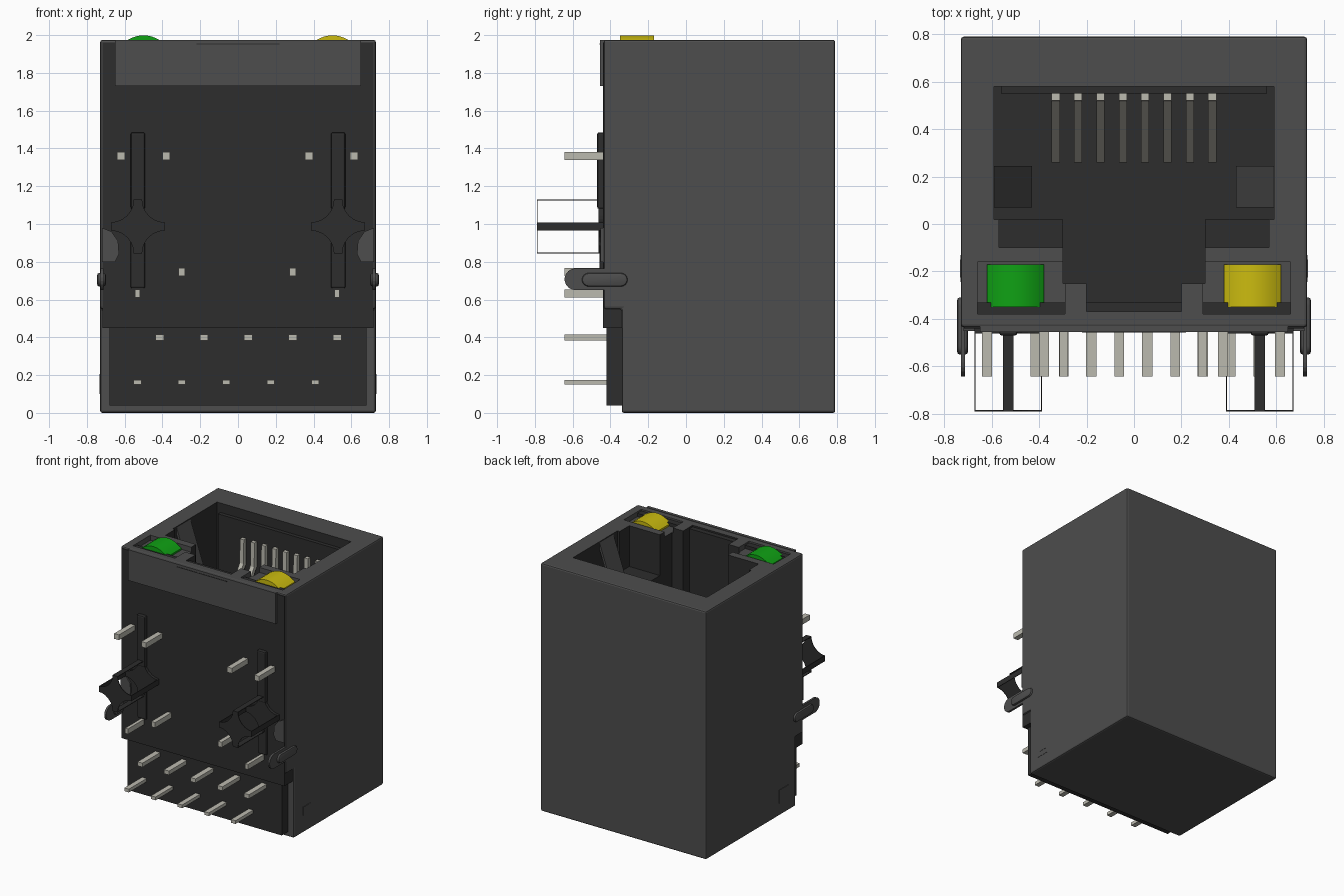
import bpy, bmesh, math

if "Cube" in bpy.data.objects:
    bpy.data.objects.remove(bpy.data.objects["Cube"], do_unlink=True)


def material(name, rgb):
    m = bpy.data.materials.new(name)
    m.use_nodes = True
    m.diffuse_color = (*rgb, 1)
    bsdf = m.node_tree.nodes["Principled BSDF"]
    bsdf.inputs["Base Color"].default_value = (*rgb, 1)
    bsdf.inputs["Roughness"].default_value = 0.6
    return m


SHELL = material("shell_grey", (0.075, 0.075, 0.075))
DARK = material("insert_black", (0.026, 0.026, 0.026))
METAL = material("pin_metal", (0.50, 0.49, 0.43))
GREEN = material("lamp_green", (0.005, 0.36, 0.007))
YELLOW = material("lamp_yellow", (0.60, 0.50, 0.005))


def prism(name, pts, axis, a, b, mats):
    """Extrude a 2D outline along an axis from a to b."""
    place = {"x": lambda p, d: (d, p[0], p[1]),
             "y": lambda p, d: (p[0], d, p[1]),
             "z": lambda p, d: (p[0], p[1], d)}[axis]
    bm = bmesh.new()
    lo = [bm.verts.new(place(p, a)) for p in pts]
    hi = [bm.verts.new(place(p, b)) for p in pts]
    bm.faces.new(lo)
    bm.faces.new(hi)
    n = len(pts)
    for i in range(n):
        j = (i + 1) % n
        bm.faces.new((lo[i], lo[j], hi[j], hi[i]))
    bmesh.ops.recalc_face_normals(bm, faces=bm.faces)
    me = bpy.data.meshes.new(name)
    bm.to_mesh(me)
    bm.free()
    ob = bpy.data.objects.new(name, me)
    bpy.context.collection.objects.link(ob)
    for m in mats:
        me.materials.append(m)
    return ob


def box(name, x, y, z, mat):
    return prism(name, [(x[0], y[0]), (x[1], y[0]), (x[1], y[1]), (x[0], y[1])],
                 "z", z[0], z[1], [mat])


def span(s, a, b):
    """Range mirrored to side s."""
    return tuple(sorted((s * a, s * b)))


def apply(ob, mod):
    bpy.context.view_layer.objects.active = ob
    bpy.ops.object.modifier_apply(modifier=mod.name)


def bevel(ob, width, segments=2):
    mod = ob.modifiers.new("Bevel", "BEVEL")
    mod.width, mod.segments = width, segments
    apply(ob, mod)


def cut(ob, cutter, slot):
    for f in cutter.data.polygons:
        f.material_index = slot
    cutter.hide_render = True
    mod = ob.modifiers.new("Cut", "BOOLEAN")
    mod.operation, mod.object, mod.solver = "DIFFERENCE", cutter, "EXACT"
    apply(ob, mod)
    bpy.data.objects.remove(cutter, do_unlink=True)


def smooth(ob):
    bpy.ops.object.select_all(action="DESELECT")
    ob.select_set(True)
    bpy.context.view_layer.objects.active = ob
    bpy.ops.object.shade_smooth_by_angle(angle=math.radians(35))


# Shell with stepped front, stepped socket and lamp recesses
shell = prism("shell", [(0.79, 0), (-0.34, 0), (-0.34, 0.55), (-0.435, 0.55),
                        (-0.435, 1.975), (0.79, 1.975)],
              "x", -0.73, 0.73, [SHELL, DARK])
bevel(shell, 0.012)
half = [(0.2, -0.37), (0.2, -0.25), (0.3, -0.25), (0.3, -0.1), (0.57, -0.1),
        (0.57, 0.02), (0.59, 0.02), (0.59, 0.58)]
socket = half + [(-x, y) for x, y in reversed(half)]
cut(shell, prism("socket_cutter", socket, "z", 0.7, 2.1, [SHELL, DARK]), 1)
for s in (-1, 1):
    x0, x1 = span(s, 0.29, 0.66)
    recess = [(x0, -0.38), (x1, -0.38), (x1, -0.16), (x0, -0.16)]
    cut(shell, prism("recess_cutter", recess, "z", 1.935, 2.1, [SHELL, DARK]), 0)

# Dark insert seen on the front
box("insert_front", (-0.717, 0.717), (-0.44, -0.33), (0.45, 1.962), DARK)
box("insert_front_lower", (-0.68, 0.68), (-0.42, -0.33), (0.04, 0.46), DARK)
box("front_lip", (-0.65, 0.65), (-0.455, -0.43), (1.73, 1.975), SHELL)
box("front_lip_groove", (-0.22, 0.22), (-0.457, -0.45), (1.95, 1.956), DARK)
box("insert_back_liner", (-0.56, 0.56), (0.55, 0.585), (0.69, 1.9), DARK)

# Bent contact wires in the socket
for i in range(8):
    x = -0.33 + i * 0.66 / 7
    prism("contact_%d" % (i + 1),
          [(0.55, 1.77), (0.55, 1.57), (0.26, 1.12), (0.26, 1.17), (0.515, 1.58), (0.52, 1.77)],
          "x", x - 0.017, x + 0.017, [METAL])

# Parts mirrored on both sides
for s, side, lamp in ((-1, "right", GREEN), (1, "left", YELLOW)):
    # Domed lamp
    arc = [(s * 0.5 + 0.12 * t / 6, 1.999 - 0.05 * (t / 6) ** 2) for t in range(-6, 7)]
    outline = [(s * 0.5 - 0.12, 1.92)] + arc + [(s * 0.5 + 0.12, 1.92)]
    smooth(prism("lamp_" + side, outline, "y", -0.35, -0.17, [lamp]))

    # Inner ledge and sloped shield spring
    box("socket_ledge_" + side, span(s, 0.3, 0.58), (-0.11, 0.02), (0.69, 1.65), DARK)
    prism("shield_spring_" + side,
          [(s * 0.59, 1.965), (s * 0.43, 1.5), (s * 0.445, 1.49), (s * 0.6, 1.94)],
          "y", 0.07, 0.245, [SHELL])

    # Ribs on the front
    rx = s * 0.53
    bevel(box("upper_rib_" + side, (rx - 0.038, rx + 0.038), (-0.47, -0.42), (1.08, 1.485), DARK), 0.01)
    bevel(box("lower_rib_" + side, (rx - 0.038, rx + 0.038), (-0.457, -0.42), (0.66, 0.92), DARK), 0.008)

    # Locating post: four-pointed end plate carried by four flat strips
    cz, h, w, r = 0.987, 0.143, 0.022, 0.121
    star = []
    for sx, sz, a0 in ((1, 1, 270), (-1, 1, 0), (-1, -1, 90), (1, -1, 180)):
        for k in range(7):
            a = math.radians(a0 - 15 * k)
            star.append((rx + sx * h + r * math.cos(a), cz + sz * h + r * math.sin(a)))
    prism("post_end_" + side, star, "y", -0.79, -0.785, [DARK])
    prism("post_base_" + side, star, "y", -0.462, -0.43, [DARK])
    for d in (-1, 1):
        e = sorted((d * h, d * (h - 0.005)))
        box("post_strip_" + side, (rx + e[0], rx + e[1]), (-0.79, -0.43), (cz - w, cz + w), DARK)
        box("post_strip_" + side, (rx - w, rx + w), (-0.79, -0.43), (cz + e[0], cz + e[1]), DARK)

    # Shield corner tab, grounding leg and side bulge
    prism("corner_tab_" + side,
          [(s * 0.72, 0.8), (s * 0.65, 0.8), (s * 0.63, 0.84), (s * 0.635, 0.91),
           (s * 0.67, 0.96), (s * 0.72, 0.98)], "y", -0.452, -0.43, [SHELL])
    leg = [(-0.42, 0.65), (-0.42, 0.765)]
    leg += [(-0.585 + 0.058 * math.cos(math.radians(a)), 0.7075 + 0.0575 * math.sin(math.radians(a)))
            for a in range(90, 271, 20)]
    prism("ground_leg_" + side, leg, "x", *span(s, 0.712, 0.729), [SHELL])
    pill = []
    for cy, a0 in ((-0.345, -90), (-0.515, 90)):
        pill += [(cy + 0.036 * math.cos(math.radians(a0 + t)), 0.705 + 0.036 * math.sin(math.radians(a0 + t)))
                 for t in range(0, 181, 20)]
    bulge = prism("leg_bulge_" + side, pill, "x", *span(s, 0.70, 0.746), [SHELL])
    bevel(bulge, 0.012)
    smooth(bulge)

    # Small latch mark low on the side wall
    for n, y, z in (("outer", (-0.245, -0.13), (0.1, 0.205)), ("inner", (-0.225, -0.15), (0.14, 0.205))):
        out = 0.732 if n == "outer" else 0.734
        box("latch_%s_%s" % (n, side), span(s, 0.72, out), y, z, SHELL)

# Rows of solder pins: height, half width, half height, x positions
rows = [(1.36, 0.021, 0.021, (-0.62, -0.38, 0.375, 0.615)),
        (0.747, 0.017, 0.021, (-0.297, 0.29)),
        (0.632, 0.013, 0.021, (-0.532, 0.525)),
        (0.398, 0.022, 0.016, (-0.414, -0.18, 0.055, 0.29, 0.525)),
        (0.162, 0.02, 0.013, (-0.532, -0.297, -0.062, 0.173, 0.408))]
for r, (z, w, h, xs) in enumerate(rows):
    for i, x in enumerate(xs):
        box("pin_%d_%d" % (r + 1, i + 1), (x - w, x + w), (-0.643, -0.4), (z - h, z + h), METAL)
